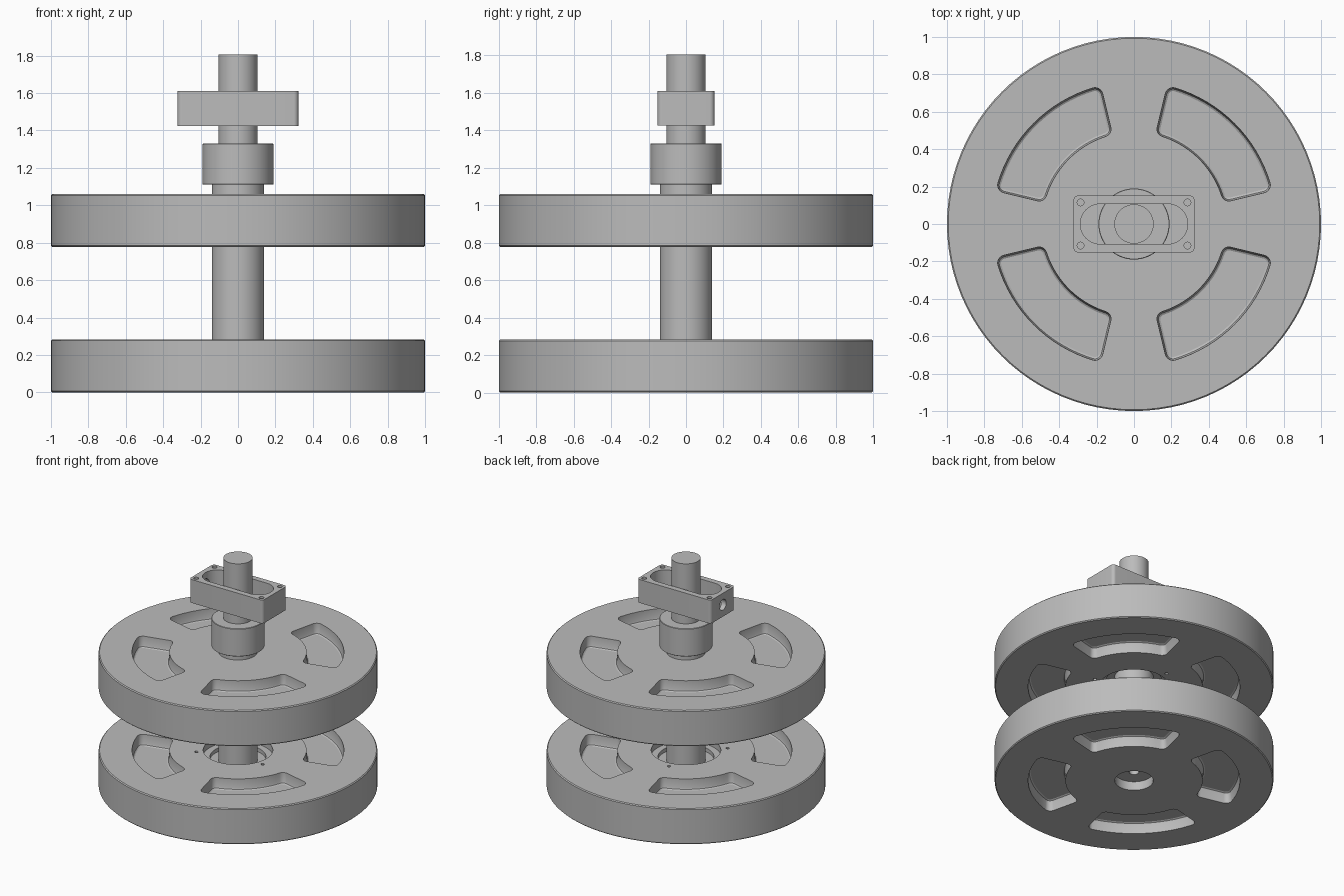
import bpy, bmesh
from math import sin, cos, pi, radians
from mathutils import Matrix, Vector

if "Cube" in bpy.data.objects:
    bpy.data.objects.remove(bpy.data.objects["Cube"])

steel = bpy.data.materials.new("steel grey")
GREY = (0.5, 0.5, 0.5, 1)
steel.diffuse_color = GREY
steel.use_nodes = True
steel.node_tree.nodes["Principled BSDF"].inputs["Base Color"].default_value = GREY


def finish(name, bm):
    """Turn a bmesh into a named, materialled object."""
    bmesh.ops.recalc_face_normals(bm, faces=bm.faces)
    mesh = bpy.data.meshes.new(name)
    bm.to_mesh(mesh)
    bm.free()
    mesh.materials.append(steel)
    ob = bpy.data.objects.new(name, mesh)
    bpy.context.scene.collection.objects.link(ob)
    return ob


def smooth(ob):
    ob.data.shade_smooth()
    ob.data.set_sharp_from_angle(angle=radians(30))


def lathe(name, profile, steps=96):
    """Spin a closed (radius, height) profile around z."""
    bm = bmesh.new()
    rings = [[bm.verts.new((r * cos(2 * pi * i / steps), r * sin(2 * pi * i / steps), z))
              for i in range(steps)] for r, z in profile]
    for a, b in zip(rings, rings[1:] + rings[:1]):
        if a[0].co.xy.length < 1e-6 and b[0].co.xy.length < 1e-6:
            continue
        for i in range(steps):
            j = (i + 1) % steps
            bm.faces.new((a[i], a[j], b[j], b[i]))
    bmesh.ops.remove_doubles(bm, verts=bm.verts, dist=1e-5)
    return finish(name, bm)


def loft(bm, layers):
    """Join (outline, height) layers into a capped solid."""
    rings = [[bm.verts.new((x, y, z)) for x, y in pts] for pts, z in layers]
    n = len(rings[0])
    for a, b in zip(rings, rings[1:]):
        for i in range(n):
            bm.faces.new((a[i], a[(i + 1) % n], b[(i + 1) % n], b[i]))
    bm.faces.new(rings[0][::-1])
    bm.faces.new(rings[-1])


def circle(x, y, r, n=20):
    return [(x + r * cos(2 * pi * i / n), y + r * sin(2 * pi * i / n)) for i in range(n)]


def rounded_rect(hx, hy, r, n=8):
    pts = []
    for k, (sx, sy) in enumerate([(1, 1), (-1, 1), (-1, -1), (1, -1)]):
        for i in range(n + 1):
            t = pi / 2 * (k + i / n)
            pts.append((sx * (hx - r) + r * cos(t), sy * (hy - r) + r * sin(t)))
    return pts


def sector(middle, inset):
    """Outline of an arched pocket with rounded corners."""
    r0, r1, c = 0.492 + inset, 0.76 - inset, 0.042 - inset
    half = radians(31.5)
    polar = []

    def corner(radius, side, start):
        for i in range(7):
            t = start + pi / 2 * i / 6
            r = radius + c * cos(t)
            polar.append((r, side * (half - (inset + c) / radius) + c * sin(t) / r))

    def arc(r, a, b):
        polar.extend((r, a + (b - a) * i / 16) for i in range(1, 16))

    corner(r1 - c, -1, -pi / 2)
    edge = half - (inset + c) / (r1 - c)
    arc(r1, -edge, edge)
    corner(r1 - c, 1, 0)
    corner(r0 + c, 1, pi / 2)
    edge = half - (inset + c) / (r0 + c)
    arc(r0, edge, -edge)
    corner(r0 + c, -1, pi)
    return [(r * cos(middle + a), r * sin(middle + a)) for r, a in polar]


def cut(ob, bm):
    """Subtract a bmesh from an object and bake the result."""
    cutter = finish("cutter", bm)
    cutter.hide_render = True
    mod = ob.modifiers.new("cut", "BOOLEAN")
    mod.operation, mod.solver, mod.object = "DIFFERENCE", "EXACT", cutter
    graph = bpy.context.evaluated_depsgraph_get()
    baked = bpy.data.meshes.new_from_object(ob.evaluated_get(graph))
    ob.modifiers.clear()
    ob.data = baked
    bpy.data.objects.remove(cutter)


# Two wheels whose bearing recesses face each other
H = 0.283


def wheel(name):
    ob = lathe(name, [(0.138, 0), (0.993, 0), (1, 0.007), (1, H - 0.007), (0.993, H),
                      (0.25, H), (0.25, H - 0.05), (0.2, H - 0.05),
                      (0.2, H - 0.08), (0.138, H - 0.08)])
    bm = bmesh.new()
    for surface, inward in ((0, 1), (H, -1)):
        for k in range(4):
            mid = pi / 4 + k * pi / 2
            loft(bm, [(sector(mid, inset), surface + inward * depth) for inset, depth in
                      ((0, -0.02), (0, 0.004), (0.004, 0.068), (0.008, 0.079), (0.018, 0.085))])
    # Screw holes around the recess
    for k in range(3):
        a = radians(101 + 120 * k)
        hole = circle(0.3 * cos(a), 0.3 * sin(a), 0.013, 12)
        loft(bm, [(hole, H - 0.05), (hole, H + 0.02)])
    cut(ob, bm)
    return ob


lower = wheel("lower_wheel")
upper = wheel("upper_wheel")
upper.data.transform(Matrix.Translation((0, 0, 1.06)) @ Matrix.Diagonal((1, 1, -1, 1)))
upper.data.flip_normals()

# Stepped shaft with a centre hole in its foot, and the collar
shaft = lathe("shaft", [(0, 0.13), (0.035, 0.13), (0.035, 0.07), (0.14, 0.07), (0.14, 1.2),
                        (0.105, 1.2), (0.105, 1.805), (0, 1.805)], 64)
collar = lathe("collar", [(0.1, 1.11), (0.187, 1.11), (0.19, 1.113), (0.19, 1.327),
                          (0.187, 1.33), (0.1, 1.33)], 64)

# Slotted block around the shaft
bm = bmesh.new()
outline = rounded_rect(0.323, 0.152, 0.025)
loft(bm, [(outline, 1.425), (outline, 1.61)])
block = finish("slotted_block", bm)

bm = bmesh.new()
slot = rounded_rect(0.287, 0.107, 0.1065, 12)
loft(bm, [(slot, 1.4), (slot, 1.64)])
for sx in (-1, 1):
    for sy in (-1, 1):
        hole = circle(sx * 0.286, sy * 0.115, 0.018)
        loft(bm, [(hole, 1.51), (hole, 1.64)])
cut(block, bm)

# Side hole through the end wall
bm = bmesh.new()
bmesh.ops.create_cone(bm, cap_ends=True, segments=24, radius1=0.042, radius2=0.042, depth=0.2,
                      matrix=Matrix.Translation(Vector((-0.3, 0, 1.518))) @ Matrix.Rotation(pi / 2, 4, "Y"))
cut(block, bm)

for ob in (lower, upper, shaft, collar, block):
    smooth(ob)
